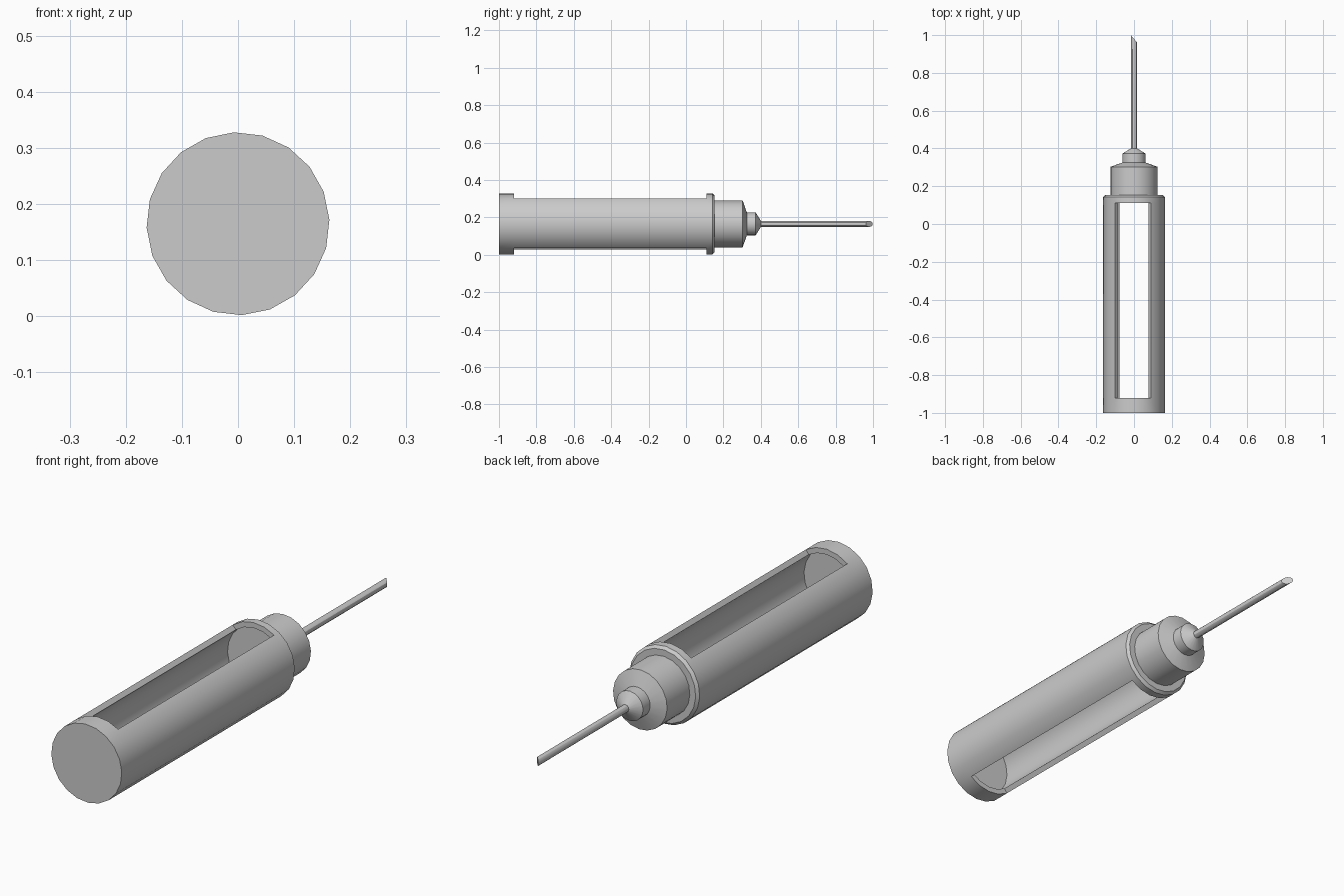
import bpy, bmesh, math

cube = bpy.data.objects.get("Cube")
if cube:
    bpy.data.objects.remove(cube)

SIDES = 20
PHASE = math.radians(2.5)
AXIS_Z = 0.165

grey = bpy.data.materials.new("plain_grey")
grey.use_nodes = True
grey.diffuse_color = (0.6, 0.6, 0.6, 1)
grey.node_tree.nodes["Principled BSDF"].inputs["Base Color"].default_value = (0.6, 0.6, 0.6, 1)


def lathe(profile, sides):
    """Turn (radius, y) points round the long axis and cap both ends."""
    bm = bmesh.new()
    rings = []
    for r, y in profile:
        angles = [PHASE + math.tau * i / sides for i in range(sides)]
        rings.append([bm.verts.new((r * math.cos(a), y, AXIS_Z + r * math.sin(a))) for a in angles])
    for a, b in zip(rings, rings[1:]):
        for i in range(sides):
            j = (i + 1) % sides
            bm.faces.new((a[i], a[j], b[j], b[i]))
    bm.faces.new(rings[0])
    bm.faces.new(rings[-1])
    bmesh.ops.recalc_face_normals(bm, faces=bm.faces)
    return bm


def finish(bm, name, wall=0):
    mesh = bpy.data.meshes.new(name)
    bm.to_mesh(mesh)
    bm.free()
    mesh.materials.append(grey)
    obj = bpy.data.objects.new(name, mesh)
    bpy.context.collection.objects.link(obj)
    bpy.ops.object.select_all(action='DESELECT')
    obj.select_set(True)
    bpy.context.view_layer.objects.active = obj
    if wall:
        mod = obj.modifiers.new("wall", 'SOLIDIFY')
        mod.thickness = wall
        mod.offset = -1
        mod.use_even_offset = True
        bpy.ops.object.modifier_apply(modifier=mod.name)
    bpy.ops.object.shade_smooth_by_angle(angle=math.radians(30))
    return obj


# Hollow barrel with a long window through its top and bottom
R = 0.163
bm = lathe([(R, -1), (R, -0.92), (R, 0.11), (R, 0.142), (0.152, 0.153)], SIDES)
window = []
for f in bm.faces:
    c = f.calc_center_median()
    if -0.9 < c.y < 0.1 and len(f.verts) == 4:
        turn = math.atan2(c.z - AXIS_Z, c.x) - PHASE
        if abs(math.sin(turn)) > math.cos(math.radians(36)):
            window.append(f)
bmesh.ops.delete(bm, geom=window, context='FACES')
finish(bm, "barrel", wall=0.022)

# Stepped hub that carries the needle
hub = [(0.125, 0.15), (0.125, 0.303), (0.062, 0.325), (0.062, 0.372), (0.017, 0.4)]
finish(lathe(hub, SIDES), "hub")

# Needle with a slanted tip
bm = lathe([(0.016, 0.39), (0.016, 0.98)], 12)
for v in bm.verts:
    if v.co.y > 0.9:
        v.co.y -= v.co.x * 1.15
finish(bm, "needle")
